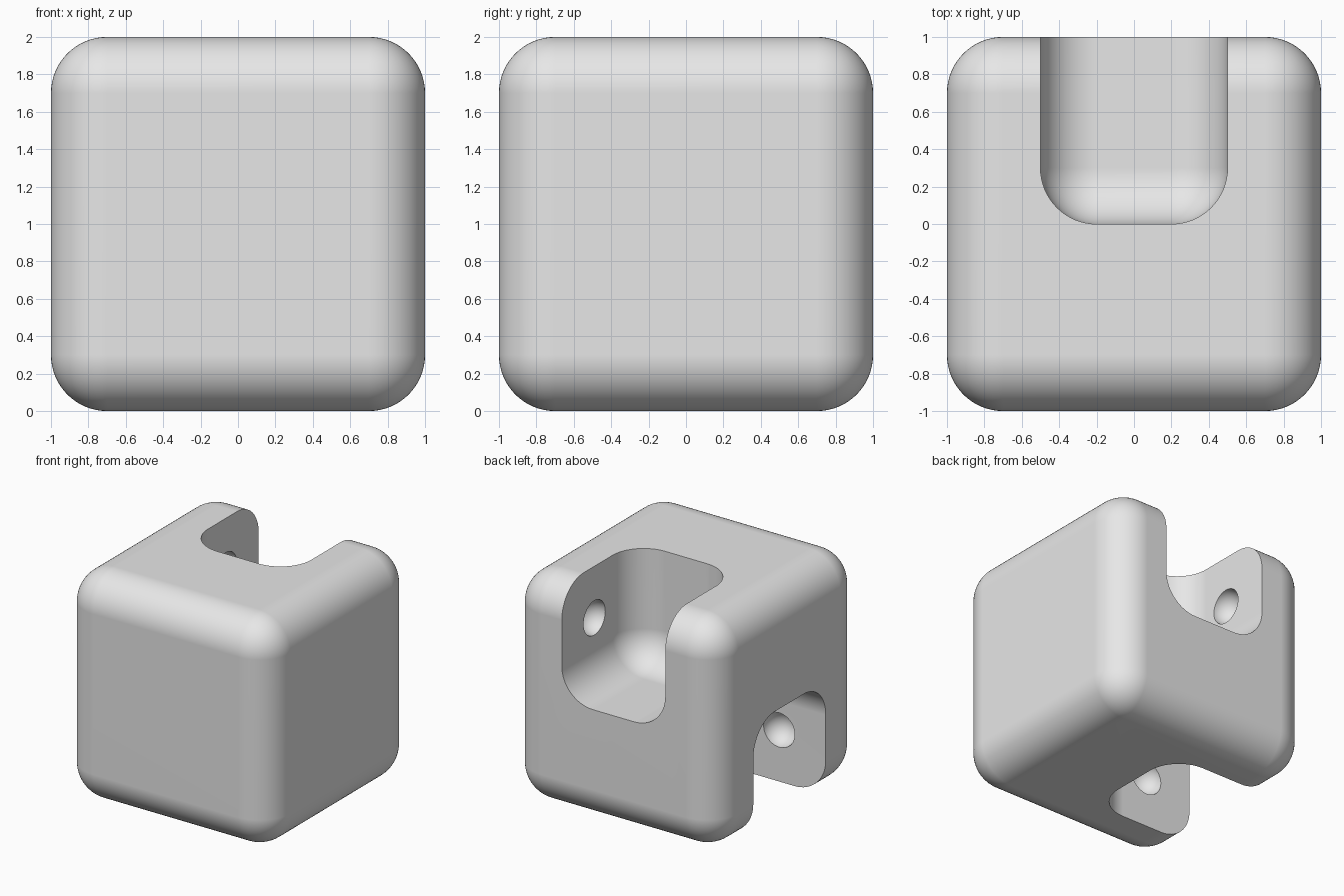
import bpy
from math import radians

if "Cube" in bpy.data.objects:
    bpy.data.objects.remove(bpy.data.objects["Cube"], do_unlink=True)

grey = bpy.data.materials.new("plain_grey")
grey.use_nodes = True
colour = (0.8, 0.8, 0.8, 1)
grey.diffuse_color = colour
grey.node_tree.nodes["Principled BSDF"].inputs["Base Color"].default_value = colour


def apply_modifier(obj, name):
    bpy.ops.object.select_all(action="DESELECT")
    obj.select_set(True)
    bpy.context.view_layer.objects.active = obj
    bpy.ops.object.modifier_apply(modifier=name)


def rounded_box(name, size, centre, radius=0.3):
    bpy.ops.mesh.primitive_cube_add(size=1, location=centre)
    obj = bpy.context.object
    obj.name = name
    obj.scale = size
    bpy.ops.object.transform_apply(location=True, scale=True, rotation=True)
    bevel = obj.modifiers.new("round", "BEVEL")
    bevel.width = radius
    bevel.segments = 16
    apply_modifier(obj, "round")
    obj.data.materials.append(grey)
    return obj


def dimple(name, centre, radius=0.15):
    bpy.ops.mesh.primitive_uv_sphere_add(segments=48, ring_count=24, radius=radius, location=centre)
    obj = bpy.context.object
    obj.name = name
    obj.data.materials.append(grey)
    return obj


def cut(target, cutter):
    cutter.hide_render = True
    boolean = target.modifiers.new("cut", "BOOLEAN")
    boolean.operation = "DIFFERENCE"
    boolean.solver = "EXACT"
    boolean.object = cutter
    apply_modifier(target, "cut")
    bpy.data.objects.remove(cutter, do_unlink=True)


# Rounded block
block = rounded_box("rounded_block", (2, 2, 2), (0, 0, 1))

# Slot open to the top and back, and slot open to the bottom and right side
cut(block, rounded_box("back_slot_cutter", (1, 2, 2), (0, 1, 2)))
cut(block, rounded_box("side_slot_cutter", (2, 1, 2), (-1, 0, 0)))

# Round sockets in the facing walls of both slots
for side in (-0.5, 0.5):
    cut(block, dimple("back_socket_cutter", (side, 0.55, 1.55)))
    cut(block, dimple("side_socket_cutter", (-0.55, side, 0.45)))

# Smooth fillets with crisp slot rims
bpy.context.view_layer.objects.active = block
block.select_set(True)
bpy.ops.object.shade_smooth_by_angle(angle=radians(30))
weighted = block.modifiers.new("flat_face_normals", "WEIGHTED_NORMAL")
weighted.keep_sharp = True
